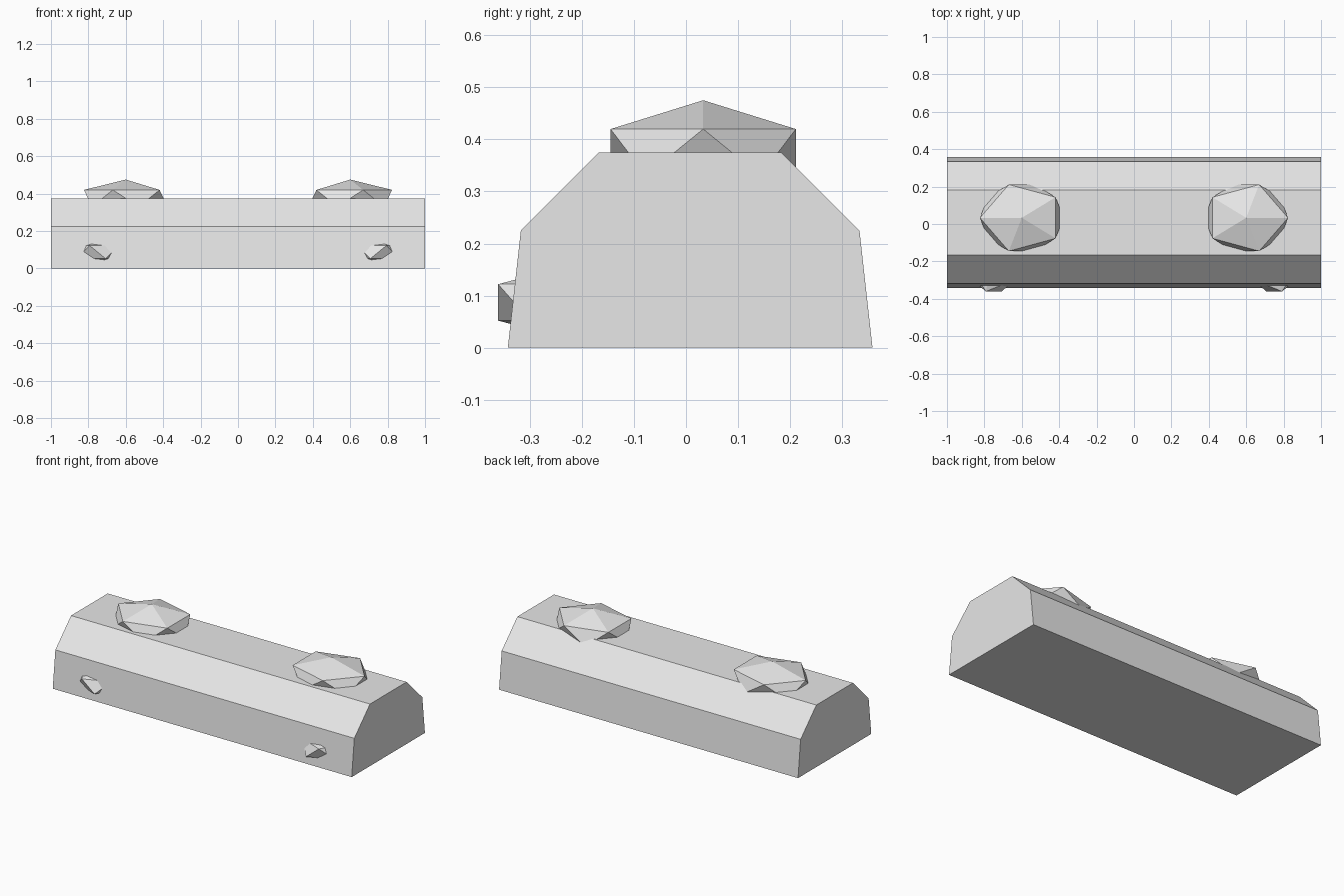
import bpy, bmesh
from mathutils import Matrix, Vector

cube = bpy.data.objects.get("Cube")
if cube:
    bpy.data.objects.remove(cube, do_unlink=True)

# Single plain grey
grey = bpy.data.materials.new("light_grey")
grey.use_nodes = True
grey.diffuse_color = (0.8, 0.8, 0.8, 1)
grey.node_tree.nodes["Principled BSDF"].inputs["Base Color"].default_value = (0.8, 0.8, 0.8, 1)


def finish(bm, name):
    bmesh.ops.recalc_face_normals(bm, faces=bm.faces)
    mesh = bpy.data.meshes.new(name)
    bm.to_mesh(mesh)
    bm.free()
    mesh.materials.append(grey)
    obj = bpy.data.objects.new(name, mesh)
    bpy.context.collection.objects.link(obj)
    return obj


# Chamfered block: end profile (y, z) extruded along x
profile = [(-0.342, 0), (-0.317, 0.225), (-0.167, 0.375),
           (0.183, 0.375), (0.333, 0.225), (0.358, 0)]
bm = bmesh.new()
end = bm.faces.new([bm.verts.new((-1, y, z)) for y, z in profile])
out = bmesh.ops.extrude_face_region(bm, geom=[end], use_keep_orig=True)
moved = [v for v in out["geom"] if isinstance(v, bmesh.types.BMVert)]
bmesh.ops.translate(bm, verts=moved, vec=(2, 0, 0))
finish(bm, "barrier_block")


# Squashed low-poly stone, mirrored for the right side
def stone(name, centre, size, side):
    bm = bmesh.new()
    bmesh.ops.create_icosphere(bm, subdivisions=1, radius=1)
    place = Matrix.Translation(Vector(centre)) @ Matrix.Diagonal((*size, 1))
    bmesh.ops.transform(bm, matrix=Matrix.Diagonal((side, 1, 1, 1)) @ place, verts=bm.verts)
    return finish(bm, name)


for label, side in (("left", 1), ("right", -1)):
    stone("top_knob_" + label, (0.6, 0.033, 0.375), (0.25, 0.209, 0.1), side)
    stone("front_stud_" + label, (0.75, -0.199, 0.087), (0.154, 0.19, 0.078), side)
